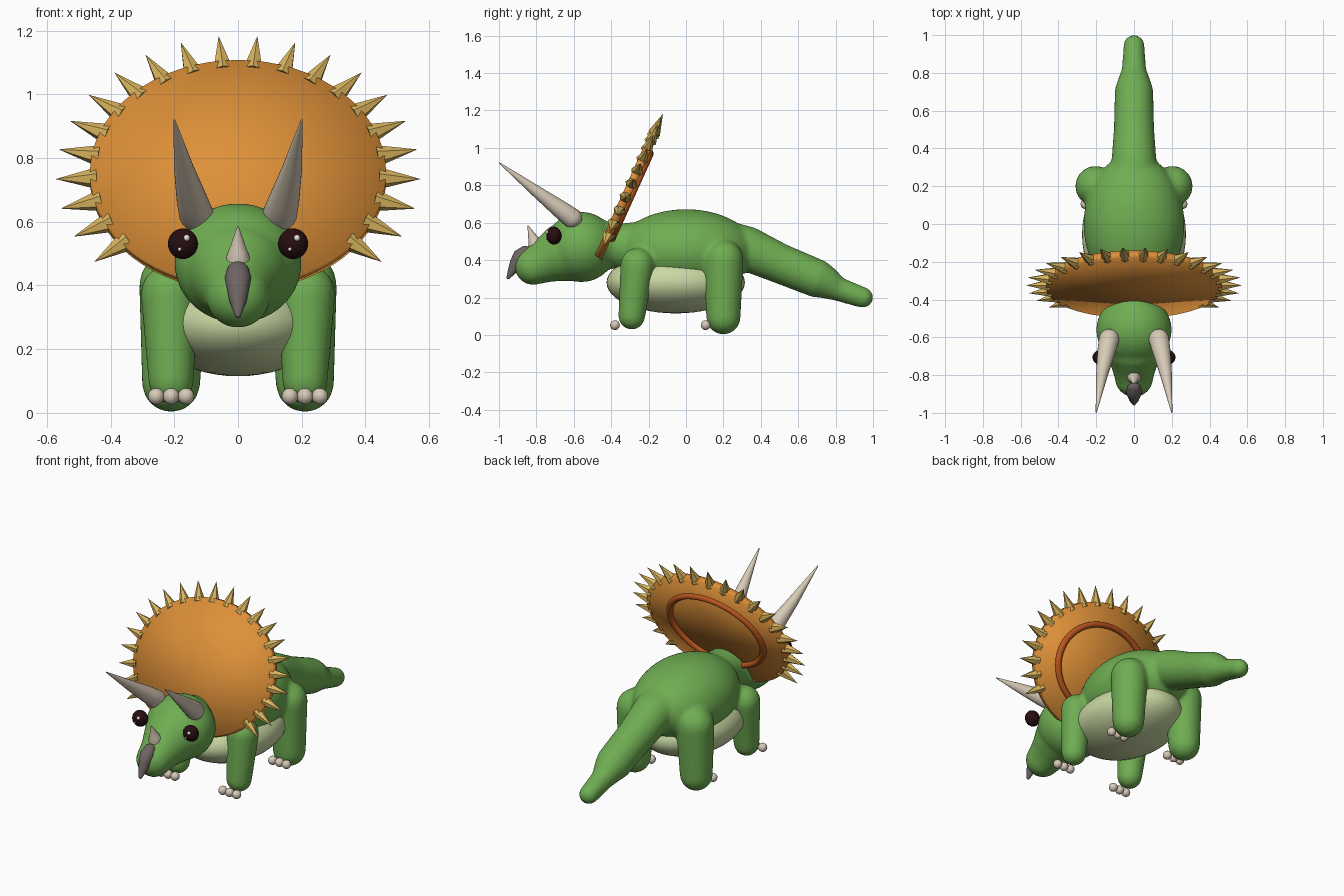
import bpy, bmesh, math
from mathutils import Vector, Matrix

if "Cube" in bpy.data.objects:
    bpy.data.objects.remove(bpy.data.objects["Cube"])


def material(name, rgb):
    m = bpy.data.materials.new(name)
    m.diffuse_color = (*rgb, 1)
    m.use_nodes = True
    m.node_tree.nodes["Principled BSDF"].inputs["Base Color"].default_value = m.diffuse_color
    return m


GREEN = material("skin_green", (0.16, 0.42, 0.085))
BELLY = material("belly_cream", (0.58, 0.68, 0.36))
ORANGE = material("frill_orange", (0.73, 0.28, 0.04))
RUST = material("ring_rust", (0.48, 0.09, 0.012))
GOLD = material("spike_gold", (0.68, 0.45, 0.11))
IVORY = material("horn_ivory", (0.68, 0.59, 0.47))
GREY = material("beak_grey", (0.16, 0.13, 0.125))
DARK = material("eye_dark", (0.02, 0.004, 0.005))
WHITE = material("eye_glint", (0.85, 0.82, 0.82))


def finish(bm, name, mat, smooth=True):
    bmesh.ops.recalc_face_normals(bm, faces=bm.faces[:])
    for f in bm.faces:
        f.smooth = smooth
    me = bpy.data.meshes.new(name)
    bm.to_mesh(me)
    bm.free()
    me.materials.append(mat)
    ob = bpy.data.objects.new(name, me)
    bpy.context.collection.objects.link(ob)
    return ob


def add_ball(bm, center, radii, seg=32):
    mtx = Matrix.Translation(center) @ Matrix.Diagonal((*radii, 1))
    bmesh.ops.create_uvsphere(bm, u_segments=seg, v_segments=seg // 2, radius=1, matrix=mtx)


def ball(name, center, radii, mat, seg=32):
    bm = bmesh.new()
    add_ball(bm, center, radii, seg)
    return finish(bm, name, mat)


def add_tube(bm, pts, seg=24, steps=6):
    """Tapered tube through (x, y, z, radius) points with domed ends."""
    p = [(Vector(q[:3]), q[3]) for q in pts]
    first = (p[0][0] - p[1][0]).normalized()
    last = (p[-1][0] - p[-2][0]).normalized()

    def dome(end, d):
        angles = [math.pi / 2 * i / steps for i in range(1, steps)] + [1.55]
        return [(end[0] + d * end[1] * math.sin(a), end[1] * math.cos(a)) for a in angles]

    p = dome(p[0], first)[::-1] + p + dome(p[-1], last)
    rings = []
    for i, (c, r) in enumerate(p):
        t = (p[min(i + 1, len(p) - 1)][0] - p[max(i - 1, 0)][0]).normalized()
        a = Vector((1, 0, 0))
        a = (a - t * a.dot(t)).normalized()
        b = t.cross(a)
        rings.append([bm.verts.new(c + r * (a * math.cos(k * math.tau / seg) + b * math.sin(k * math.tau / seg)))
                      for k in range(seg)])
    for u, v in zip(rings, rings[1:]):
        for k in range(seg):
            n = (k + 1) % seg
            bm.faces.new((u[k], u[n], v[n], v[k]))
    bm.faces.new(rings[0][::-1])
    bm.faces.new(rings[-1])


def tube(name, pts, mat, seg=24):
    bm = bmesh.new()
    add_tube(bm, pts, seg)
    return finish(bm, name, mat)


# Skin: trunk, neck, head, tail and legs fused into one smooth surface
bm = bmesh.new()
add_ball(bm, (0, 0, 0.45), (0.267, 0.37, 0.222), 48)
add_tube(bm, [(0, -0.5, 0.48, 0.15), (0, -0.38, 0.475, 0.12), (0, -0.2, 0.46, 0.15)])
add_ball(bm, (0, -0.56, 0.47), (0.2, 0.19, 0.188), 40)
add_tube(bm, [(0, -0.58, 0.46, 0.18), (0, -0.69, 0.428, 0.15),
              (0, -0.76, 0.392, 0.118), (0, -0.815, 0.368, 0.102)])
add_tube(bm, [(0, 0.12, 0.46, 0.17), (0, 0.25, 0.465, 0.14), (0, 0.33, 0.46, 0.12),
              (0, 0.5, 0.383, 0.107), (0, 0.71, 0.298, 0.102), (0, 0.76, 0.275, 0.086),
              (0, 0.82, 0.243, 0.064), (0, 0.945, 0.2, 0.056)])
for s in (-1, 1):
    add_tube(bm, [(s * 0.21, -0.29, 0.1, 0.072), (s * 0.215, -0.26, 0.375, 0.091)])
    add_tube(bm, [(s * 0.21, 0.2, 0.094, 0.092), (s * 0.203, 0.2, 0.4, 0.108)])
skin = finish(bm, "body_skin", GREEN)
rm = skin.modifiers.new("fuse", 'REMESH')
rm.mode = 'VOXEL'
rm.voxel_size = 0.012
rm.use_smooth_shade = True
sm = skin.modifiers.new("soften", 'SMOOTH')
sm.factor = 0.5
sm.iterations = 8

# Belly
ball("belly", (0, -0.055, 0.28), (0.275, 0.37, 0.165), BELLY, 48)

# Toes
for leg, y in (("front", -0.38), ("back", 0.105)):
    for s in (-1, 1):
        for i in (-1, 0, 1):
            ball(leg + "_toe", (s * 0.21 + i * 0.047, y, 0.052), (0.026,) * 3, IVORY, 16)

# Frill frame: local x across, local y up the plate, local z towards the front
up = Vector((0, 0.41, 0.912)).normalized()
across = Vector((1, 0, 0))
front = across.cross(up)
frame = Matrix((across, up, front)).transposed().to_4x4()
frame.translation = (0, -0.32, 0.745)
RX, RY, HALF = 0.465, 0.388, 0.022

# Frill plate
bm = bmesh.new()
bmesh.ops.create_cone(bm, cap_ends=True, cap_tris=True, segments=64, radius1=1, radius2=1, depth=2 * HALF,
                      matrix=frame @ Matrix.Diagonal((RX, RY, 1, 1)))
finish(bm, "frill_plate", ORANGE)

# Raised ring on the back of the frill
bm = bmesh.new()
N, M = 48, 12
grid = []
for i in range(N):
    a = math.tau * i / N
    row = []
    for j in range(M):
        b = math.tau * j / M
        k = 1 + 0.065 * math.cos(b)
        row.append(bm.verts.new(frame @ Vector((0.31 * k * math.cos(a), 0.26 * k * math.sin(a),
                                                -HALF - 0.002 + 0.02 * math.sin(b)))))
    grid.append(row)
for i in range(N):
    for j in range(M):
        u, v, n = grid[i], grid[(i + 1) % N], (j + 1) % M
        bm.faces.new((u[j], v[j], v[n], u[n]))
finish(bm, "frill_ring", RUST)

# Spikes fanned around the rim, leaving the lower edge bare
bm = bmesh.new()
for i in range(22):
    a = math.radians(-128 + 256 * i / 21)
    base = Vector((0.445 * math.sin(a), 0.365 * math.cos(a), 0))
    tip = Vector((0.573 * math.sin(a), 0.483 * math.cos(a), 0))
    d = tip - base
    mtx = frame @ Matrix.Translation((base + tip) / 2) @ d.to_track_quat('Z', 'Y').to_matrix().to_4x4()
    bmesh.ops.create_cone(bm, cap_ends=True, segments=6, radius1=0.034, radius2=0,
                          depth=d.length, matrix=mtx)
finish(bm, "frill_spikes", GOLD, smooth=False)

# Brow horns and eyes
for s in (-1, 1):
    tube("brow_horn", [(s * 0.132, -0.61, 0.625, 0.054), (s * 0.145, -0.67, 0.67, 0.048),
                       (s * 0.17, -0.8, 0.768, 0.031), (s * 0.2, -0.997, 0.919, 0.003)], IVORY)
    ball("eye", (s * 0.173, -0.706, 0.531), (0.047, 0.04, 0.048), DARK)
    ball("eye_glint", (s * 0.173 + 0.012, -0.741, 0.549), (0.01,) * 3, WHITE, 12)
    ball("eye_glint_small", (s * 0.173 - 0.01, -0.742, 0.514), (0.006,) * 3, WHITE, 12)

# Nose horn
tube("nose_horn", [(0, -0.805, 0.478, 0.041), (0, -0.815, 0.51, 0.029), (0, -0.845, 0.583, 0.003)], IVORY)

# Hooked beak
tube("beak", [(0, -0.86, 0.44, 0.036), (0, -0.885, 0.42, 0.042), (0, -0.908, 0.385, 0.034),
              (0, -0.925, 0.35, 0.027), (0, -0.95, 0.308, 0.01)], GREY)
